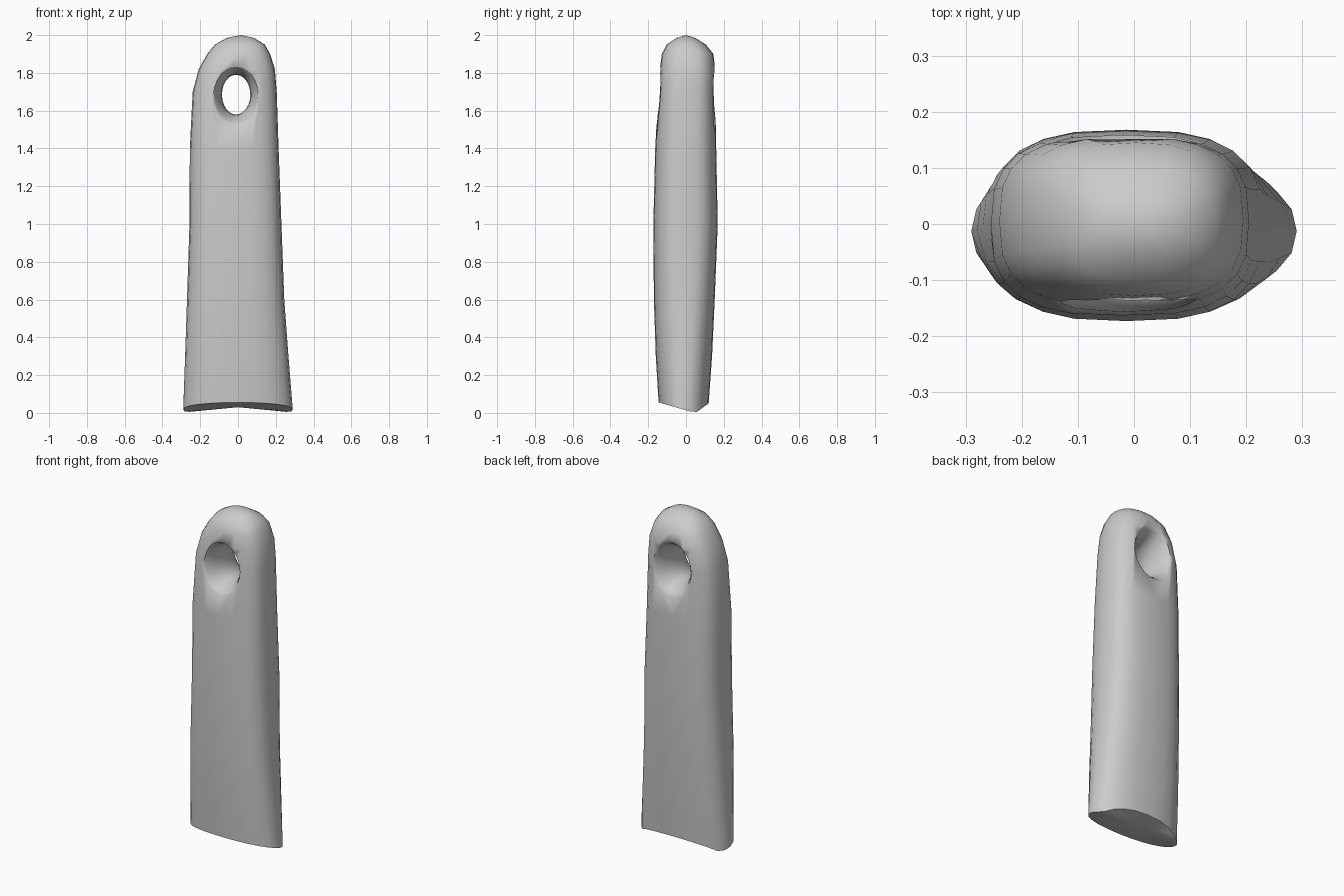
import bpy, bmesh, math

if "Cube" in bpy.data.objects:
    bpy.data.objects.remove(bpy.data.objects["Cube"])

SEG = 24


def interp(points, v):
    for (a, fa), (b, fb) in zip(points, points[1:]):
        if v <= b:
            t = max(0, (v - a) / (b - a))
            return fa + t * (fb - fa)
    return points[-1][1]


def spow(v, p):
    return math.copysign(abs(v) ** p, v)


def loft(name, rings, start=None, end=None):
    bm = bmesh.new()
    loops = [[bm.verts.new(p) for p in ring] for ring in rings]
    for a, b in zip(loops, loops[1:]):
        for i in range(SEG):
            j = (i + 1) % SEG
            bm.faces.new((a[i], a[j], b[j], b[i]))
    for loop, tip in ((loops[0], start), (loops[-1], end)):
        if tip is None:
            bm.faces.new(loop)
        else:
            c = bm.verts.new(tip)
            for i in range(SEG):
                bm.faces.new((loop[i], loop[(i + 1) % SEG], c))
    bmesh.ops.recalc_face_normals(bm, faces=bm.faces)
    mesh = bpy.data.meshes.new(name)
    bm.to_mesh(mesh)
    bm.free()
    obj = bpy.data.objects.new(name, mesh)
    bpy.context.collection.objects.link(obj)
    return obj


# Tapered body sections: z, left x, right x, front y, back y, roundness
sections = [
    (0.00, -0.29, 0.29, -0.145, 0.12, 2.2),
    (0.30, -0.28, 0.267, -0.16, 0.138, 2.5),
    (0.60, -0.27, 0.245, -0.17, 0.152, 2.7),
    (1.00, -0.257, 0.23, -0.173, 0.168, 2.8),
    (1.40, -0.255, 0.215, -0.163, 0.16, 2.9),
    (1.70, -0.24, 0.205, -0.147, 0.157, 2.9),
    (1.82, -0.208, 0.195, -0.138, 0.155, 2.8),
    (1.90, -0.163, 0.17, -0.128, 0.145, 2.6),
    (1.95, -0.122, 0.142, -0.102, 0.105, 2.4),
    (1.985, -0.06, 0.085, -0.05, 0.05, 2.2),
]
# Slanted lower edge: y to z
base_edge = [(-0.145, 0.055), (0.05, 0.0), (0.12, 0.05)]

rings = []
for z, xl, xr, yf, yb, n in sections:
    ring = []
    for i in range(SEG):
        a = 2 * math.pi * i / SEG
        x = (xl + xr) / 2 + (xr - xl) / 2 * spow(math.cos(a), 2 / n)
        y = (yf + yb) / 2 + (yb - yf) / 2 * spow(math.sin(a), 2 / n)
        ring.append((x, y, interp(base_edge, y) if z == 0 else z))
    rings.append(ring)
body = loft("pendant_body", rings, start=(0, 0, 0.03), end=(0.015, 0, 2.0))

# Flared oval eyelet cutter
flare = [(-0.25, 0.23), (-0.16, 0.14), (-0.135, 0.117), (-0.10, 0.097), (-0.05, 0.08),
         (0, 0.075), (0.05, 0.08), (0.10, 0.097), (0.135, 0.117), (0.16, 0.14), (0.25, 0.23)]
cut_rings = [[(-0.01 + r * math.cos(2 * math.pi * i / SEG), y,
               1.685 + (r + 0.03) * math.sin(2 * math.pi * i / SEG))
              for i in range(SEG)] for y, r in flare]
cutter = loft("eyelet_cutter", cut_rings)
cutter.hide_render = True

mod = body.modifiers.new("eyelet", "BOOLEAN")
mod.operation = "DIFFERENCE"
mod.solver = "EXACT"
mod.object = cutter
bpy.context.view_layer.objects.active = body
body.select_set(True)
bpy.ops.object.modifier_apply(modifier=mod.name)
bpy.data.objects.remove(cutter)
bpy.ops.object.shade_smooth_by_angle(angle=math.radians(60))
